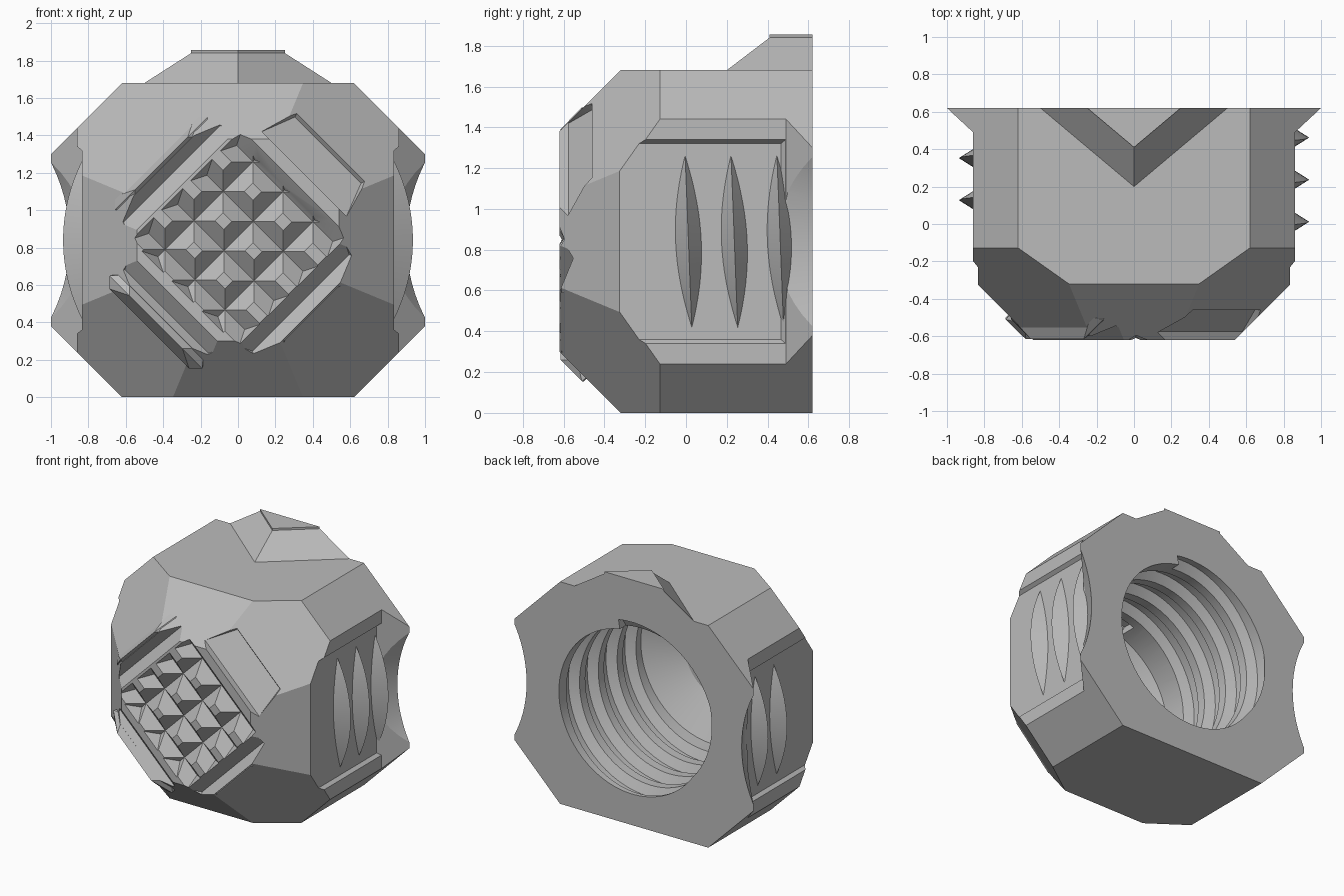
import bpy, bmesh, math
from mathutils import Vector

if "Cube" in bpy.data.objects:
    bpy.data.objects.remove(bpy.data.objects["Cube"], do_unlink=True)

MID = 0.84            # height of the cap axis
BORE_X, BORE_Z = 0.015, 0.85
PITCH = 0.225         # thread pitch
R2 = math.sqrt(0.5)

grey = bpy.data.materials.new("plain_grey")
grey.use_nodes = True
grey.diffuse_color = (0.5, 0.5, 0.5, 1)
grey.node_tree.nodes["Principled BSDF"].inputs["Base Color"].default_value = (0.5, 0.5, 0.5, 1)


def make(name, bm):
    bmesh.ops.recalc_face_normals(bm, faces=bm.faces[:])
    mesh = bpy.data.meshes.new(name)
    bm.to_mesh(mesh)
    bm.free()
    mesh.materials.append(grey)
    ob = bpy.data.objects.new(name, mesh)
    bpy.context.collection.objects.link(ob)
    return ob


def hull(name, points):
    """Convex solid around a few points."""
    bm = bmesh.new()
    for p in points:
        bm.verts.new(p)
    bmesh.ops.convex_hull(bm, input=bm.verts[:])
    bmesh.ops.dissolve_limit(bm, angle_limit=0.01, verts=bm.verts[:], edges=bm.edges[:])
    return make(name, bm)


def lathe_y(name, x, z, profile, sides):
    """Closed round solid along y from (y, radius) pairs."""
    bm = bmesh.new()
    rings = [[bm.verts.new((x + r * math.cos(math.tau * i / sides), y,
                            z + r * math.sin(math.tau * i / sides)))
              for i in range(sides)] for y, r in profile]
    for a, b in zip(rings, rings[1:]):
        for i in range(sides):
            j = (i + 1) % sides
            bm.faces.new((a[i], a[j], b[j], b[i]))
    bm.faces.new(rings[0])
    bm.faces.new(rings[-1])
    return make(name, bm)


def helix(bm, profile, centre, y0, start, end, steps):
    """Sweep a closed (radius, y) profile along a helix around a y axis."""
    rings = []
    for i in range(steps + 1):
        a = start + (end - start) * i / steps
        rings.append([bm.verts.new((centre[0] + r * math.cos(a), y0 + y - PITCH * a / math.tau,
                                    centre[1] + r * math.sin(a))) for r, y in profile])
    n = len(profile)
    for a, b in zip(rings, rings[1:]):
        for k in range(n):
            bm.faces.new((a[k], a[(k + 1) % n], b[(k + 1) % n], b[k]))
    bm.faces.new(rings[0])
    bm.faces.new(rings[-1])


def cut(target, cutter):
    cutter.hide_render = True
    mod = target.modifiers.new("cut", 'BOOLEAN')
    mod.operation = 'DIFFERENCE'
    mod.solver = 'EXACT'
    mod.object = cutter
    bpy.context.view_layer.objects.active = target
    bpy.ops.object.modifier_apply(modifier=mod.name)
    bpy.data.objects.remove(cutter, do_unlink=True)


# Body: a block clipped by corner chamfers and an eight-sided front taper
bm = bmesh.new()
bmesh.ops.create_cube(bm, size=1)
for v in bm.verts:
    v.co = Vector((v.co.x * 2, v.co.y * 1.24, MID + v.co.z * 2 * MID))


def clip(normal, dist):
    normal = Vector(normal)
    origin = Vector((0, 0, MID)) + normal * dist / normal.length_squared
    geom = bm.verts[:] + bm.edges[:] + bm.faces[:]
    bmesh.ops.bisect_plane(bm, geom=geom, plane_co=origin, plane_no=normal, clear_outer=True)
    bmesh.ops.holes_fill(bm, edges=[e for e in bm.edges if e.is_boundary], sides=0)


for sx in (-1, 1):
    for sz in (-1, 1):
        clip((sx, 0, sz), 1.46)
for i in range(8):
    a = i * math.pi / 4
    clip((math.cos(a), -1, math.sin(a)), 1.16)
body = make("cap_body", bm)

# Side flats with a flared rear lip, a shallow recess and a scalloped lip
for s in (-1, 1):
    flat = [(0.86, -1), (0.86, 0.49), (1.2, 0.806), (1.2, -1)]
    cut(body, hull("side_cutter", [(s * x, y, z) for x, y in flat for z in (-0.2, 2)]))
    recess = [(0.835, -1, 0.48), (0.835, 0.465, 0.48), (0.9, 0.525, 0.53), (0.9, -1, 0.53)]
    cut(body, hull("recess_cutter", [(s * x, y, MID + t * h) for x, y, h in recess for t in (-1, 1)]))
    cut(body, lathe_y("scallop_cutter", s * 1.811, MID,
                      [(0.36, 0.974), (0.5, 0.972), (0.62, 0.911), (0.8, 0.82)], 96))


# Crossed V grooves and ridges on the front face
def front_bar(name, profile, along_u):
    """Diagonal bar from (offset, y, half length) corners."""
    pts = []
    for end in (-1, 1):
        for w, y, half in profile:
            u, v = (end * half, w) if along_u else (w, end * half)
            pts.append(((u - v) * R2, y, MID + (u + v) * R2))
    return hull(name, pts)


def groove(offset, along_u, half):
    cut(body, front_bar("groove_cutter", [(offset - 0.12, -0.66, half + 0.06),
                                          (offset + 0.12, -0.66, half + 0.06),
                                          (offset, -0.54, half)], along_u))


for offset in (0.5, 0.24, 0.013, -0.214, -0.475):
    groove(offset, True, 0.365)
for offset in (0.352, 0.127, -0.094, -0.313):
    groove(offset, False, 0.363)
groove(-0.54, False, 0.316)

# Wide scoop on the upper left facet
cut(body, front_bar("scoop_cutter", [(0.5, -0.7, 0.34), (0.5, -0.575, 0.32), (0.68, -0.44, 0.25),
                                     (0.71, -0.47, 0.26), (0.71, -0.7, 0.26)], False))

# Raised outer ridges, sloping down at both ends, beside the outermost grooves
for name, crest, along_u in (("upper_ridge", 0.58, True),
                             ("lower_ridge", -0.555, True),
                             ("side_ridge", -0.62, False)):
    s = math.copysign(1, crest)
    front_bar(name, [(crest, -0.615, 0.2), (crest, -0.51, 0.35),
                     (crest - s * 0.08, -0.535, 0.28), (crest - s * 0.05, -0.45, 0.32),
                     (crest + s * 0.05, -0.5, 0.3)], along_u)

# Threaded bore, open at the back, with a tapered floor
cut(body, lathe_y("bore_cutter", BORE_X, BORE_Z,
                  [(-0.5, 0.35), (-0.36, 0.615), (0.8, 0.615)], 90))
bm = bmesh.new()
helix(bm, [(0.57, -0.1), (0.685, -0.045), (0.685, 0.045), (0.57, 0.1)],
      (BORE_X, BORE_Z), 0.676, 1.4, 4.3 * math.tau, 260)
cut(body, make("thread_cutter", bm))

# Curved V ribs on both side flats
rib = [(0.8, -0.085), (0.935, 0), (0.8, 0.085)]
bm = bmesh.new()
for k in range(3):
    helix(bm, rib, (0, MID), 0.012 + k * PITCH, -0.48, 0.48, 24)
for k in range(2):
    helix(bm, rib, (0, MID), 0.24 + k * PITCH, math.pi - 0.48, math.pi + 0.48, 24)
ribs = make("side_ribs", bm)


# Arrow-shaped tab on top, pointing forward, with a thin cap plate
def arrow(name, levels):
    hull(name, [p for w, tip, z in levels
                for p in ((-w, 0.62, z), (0, tip, z), (w, 0.62, z))])


arrow("top_pointer", [(0.5, 0.2, 1.68), (0.25, 0.41, 1.84)])
arrow("pointer_cap", [(0.25, 0.41, 1.84), (0.25, 0.41, 1.855)])

# Smooth curved walls, sharp edges elsewhere
for ob in (body, ribs):
    bpy.ops.object.select_all(action='DESELECT')
    ob.select_set(True)
    bpy.context.view_layer.objects.active = ob
    bpy.ops.object.shade_smooth_by_angle(angle=math.radians(20))
    ob.select_set(False)
